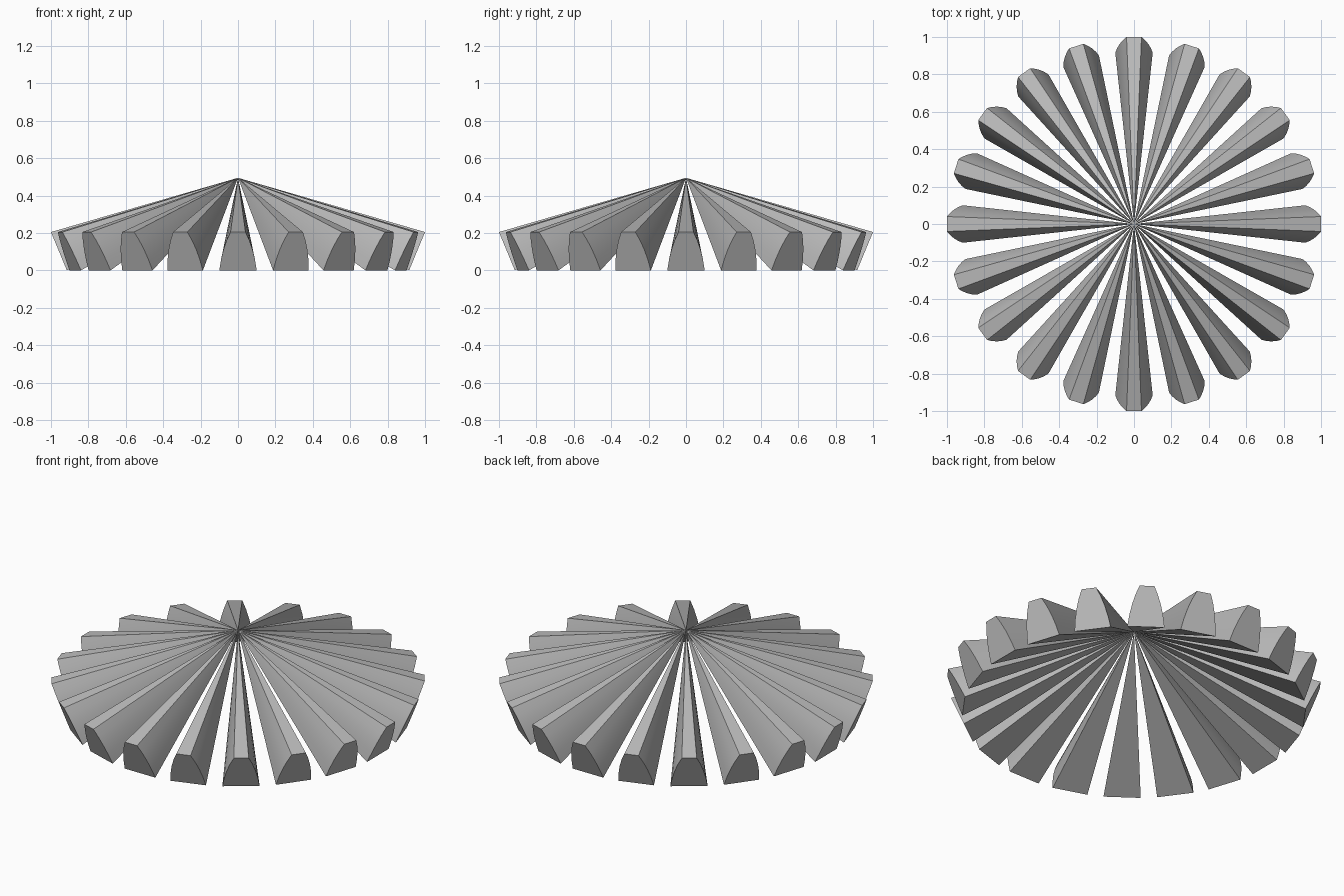
import bpy
import bmesh
import math
from mathutils import Matrix, Vector

cube = bpy.data.objects.get("Cube")
if cube:
    bpy.data.objects.remove(cube, do_unlink=True)

RAYS = 20
HEIGHT = 0.495
RIM_Z = 0.205
BASE_R = 0.915
STEPS = 4

grey = bpy.data.materials.new("mid grey")
grey.use_nodes = True
colour = (0.5, 0.5, 0.5, 1)
grey.diffuse_color = colour
grey.node_tree.nodes["Principled BSDF"].inputs["Base Color"].default_value = colour


def end_profile():
    """Half outline of the leaning end face: wide at the base, bowed sides."""
    start, bow, end = Vector((0.1, 0)), Vector((0.085, 0.12)), Vector((0.04, RIM_Z))
    points = []
    for i in range(STEPS + 1):
        t = i / STEPS
        points.append(start * (1 - t) ** 2 + bow * 2 * t * (1 - t) + end * t * t)
    return points


# One tapering ray: an end face drawn to a point at the peak
half = end_profile()
outline = half + [Vector((-p.x, p.y)) for p in reversed(half)]
bm = bmesh.new()
rim = []
for p in outline:
    out = BASE_R + (1 - BASE_R) * p.y / RIM_Z
    rim.append(bm.verts.new((p.x, -out, p.y)))
peak = bm.verts.new((0, 0, HEIGHT))
bm.faces.new(rim)
for a, b in zip(rim, rim[1:] + rim[:1]):
    bm.faces.new((b, a, peak))
bmesh.ops.recalc_face_normals(bm, faces=bm.faces)
mesh = bpy.data.meshes.new("ray")
bm.to_mesh(mesh)
bm.free()
mesh.materials.append(grey)

# Ring of rays around the peak
bpy.ops.object.select_all(action="DESELECT")
for i in range(RAYS):
    ray = bpy.data.objects.new(f"ray_{i + 1}", mesh)
    ray.matrix_world = Matrix.Rotation(math.tau * i / RAYS, 4, "Z")
    bpy.context.collection.objects.link(ray)
    ray.select_set(True)
    bpy.context.view_layer.objects.active = ray
bpy.ops.object.make_single_user(object=True, obdata=True)
bpy.ops.object.shade_smooth_by_angle(angle=math.radians(25))
